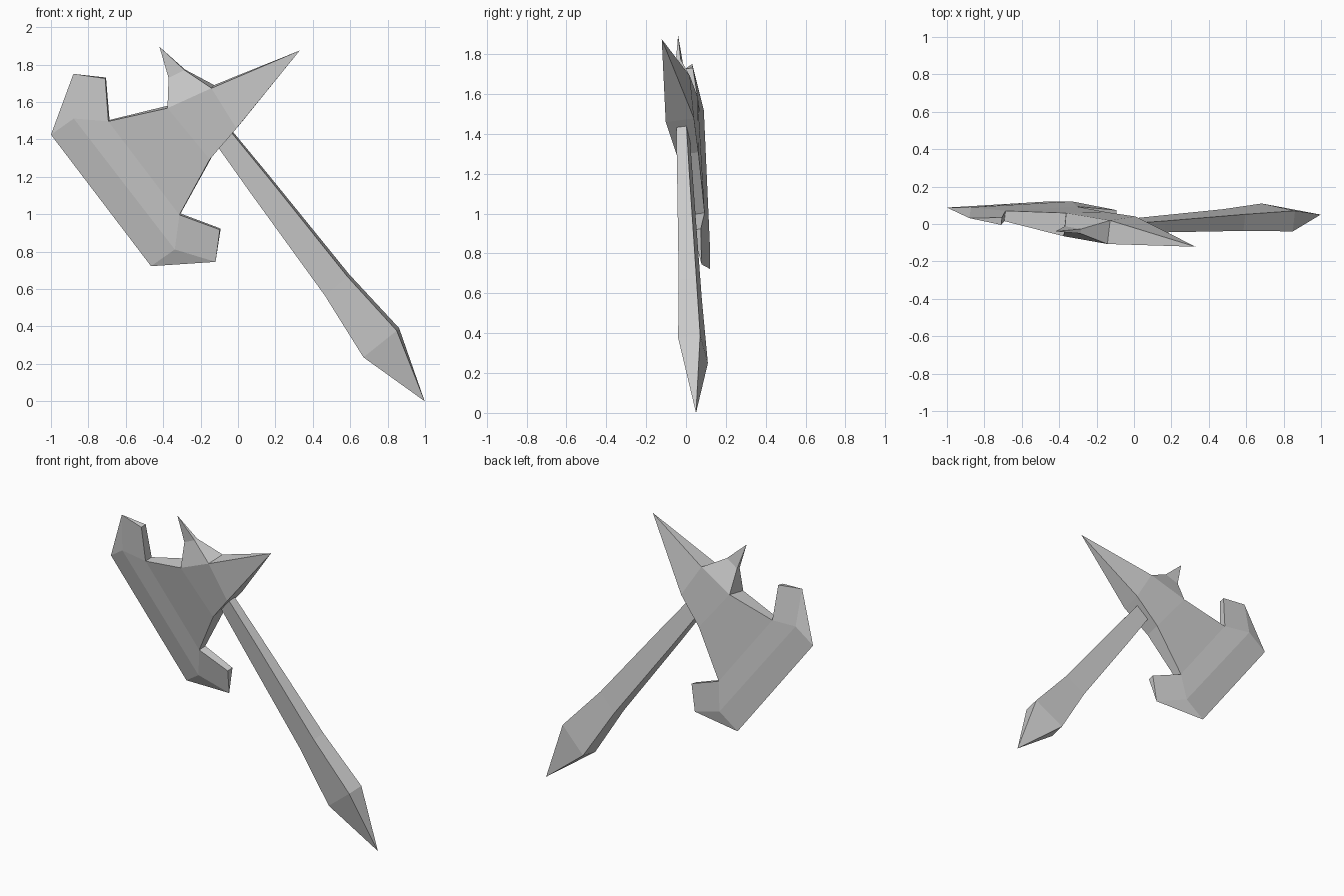
import bpy, bmesh
from mathutils import Vector

if "Cube" in bpy.data.objects:
    bpy.data.objects.remove(bpy.data.objects["Cube"])

# The axe is symmetric about a slightly tilted plane y = 0.163 - 0.113x - 0.132z
NORMAL = Vector((0.113, 1.0, 0.132)).normalized()


def build(name, points, faces, outline):
    """points: key -> (x, z, half thickness). faces are made on both sides,
    and the outline is closed with rim faces; zero thickness gives a sharp edge."""
    bm = bmesh.new()
    front, back = {}, {}
    for k, (x, z, t) in points.items():
        mid = Vector((x, 0.163 - 0.113 * x - 0.132 * z, z))
        front[k] = bm.verts.new(mid - NORMAL * t)
        back[k] = bm.verts.new(mid + NORMAL * t) if t else front[k]
    for f in faces:
        bm.faces.new([front[k] for k in f])
        bm.faces.new([back[k] for k in reversed(f)])
    for a, b in zip(outline, outline[1:] + outline[:1]):
        ring = list(dict.fromkeys([front[a], front[b], back[b], back[a]]))
        if len(ring) > 2:
            bm.faces.new(ring)
    bmesh.ops.recalc_face_normals(bm, faces=bm.faces)
    mesh = bpy.data.meshes.new(name)
    bm.to_mesh(mesh)
    bm.free()
    obj = bpy.data.objects.new(name, mesh)
    bpy.context.collection.objects.link(obj)
    return obj


# Axe head: hooked blade, cheek, hub, small top spike and long rear spike
head = {
    "edge0": (-0.88, 1.75, 0), "edge1": (-1.0, 1.425, 0),
    "edge2": (-0.465, 0.722, 0), "edge3": (-0.12, 0.745, 0),
    "hook_lo": (-0.095, 0.92, 0.022), "neck_lo": (-0.31, 1.0, 0.028),
    "hub_lo": (-0.145, 1.30, 0.055), "hub_r": (0.0, 1.468, 0.072),
    "spike": (0.33, 1.875, 0), "hub_t": (-0.135, 1.682, 0.064),
    "horn_r": (-0.285, 1.772, 0.012), "horn": (-0.42, 1.895, 0),
    "horn_l": (-0.37, 1.73, 0.012), "hub_l": (-0.37, 1.575, 0.063),
    "neck_hi": (-0.69, 1.5, 0.028), "hook_hi": (-0.708, 1.728, 0.02),
    "ridge_hi": (-0.875, 1.515, 0.028), "ridge_lo": (-0.335, 0.815, 0.028),
}
head_faces = [
    ("edge0", "edge1", "ridge_hi"),
    ("edge1", "edge2", "ridge_lo", "ridge_hi"),
    ("edge2", "edge3", "ridge_lo"),
    ("edge0", "ridge_hi", "neck_hi", "hook_hi"),
    ("ridge_hi", "ridge_lo", "neck_lo", "neck_hi"),
    ("edge3", "hook_lo", "neck_lo", "ridge_lo"),
    ("neck_hi", "neck_lo", "hub_lo", "hub_l"),
    ("hub_l", "hub_lo", "hub_r", "hub_t"),
    ("hub_t", "hub_r", "spike"),
    ("hub_l", "hub_t", "horn_r"),
    ("hub_l", "horn_r", "horn_l"),
    ("horn_l", "horn_r", "horn"),
]
build("axe_head", head, head_faces, [k for k in head if "ridge" not in k])

# Handle: four-sided shaft that flares to a pointed pommel
sections = [((-0.11, 1.37), (-0.03, 1.437), 0.026),
            ((0.065, 1.125), (0.165, 1.2), 0.031),
            ((0.47, 0.57), (0.59, 0.672), 0.045),
            ((0.677, 0.242), (0.855, 0.384), 0.056)]
shaft = {}
for i, (left, right, t) in enumerate(sections):
    shaft["l%d" % i] = (*left, t)
    shaft["r%d" % i] = (*right, t)
shaft["tip"] = (0.998, 0.0, 0)
shaft_faces = [("l%d" % i, "l%d" % (i + 1), "r%d" % (i + 1), "r%d" % i) for i in range(3)]
shaft_faces.append(("l3", "tip", "r3"))
build("handle", shaft, shaft_faces,
      ["l0", "l1", "l2", "l3", "tip", "r3", "r2", "r1", "r0"])
